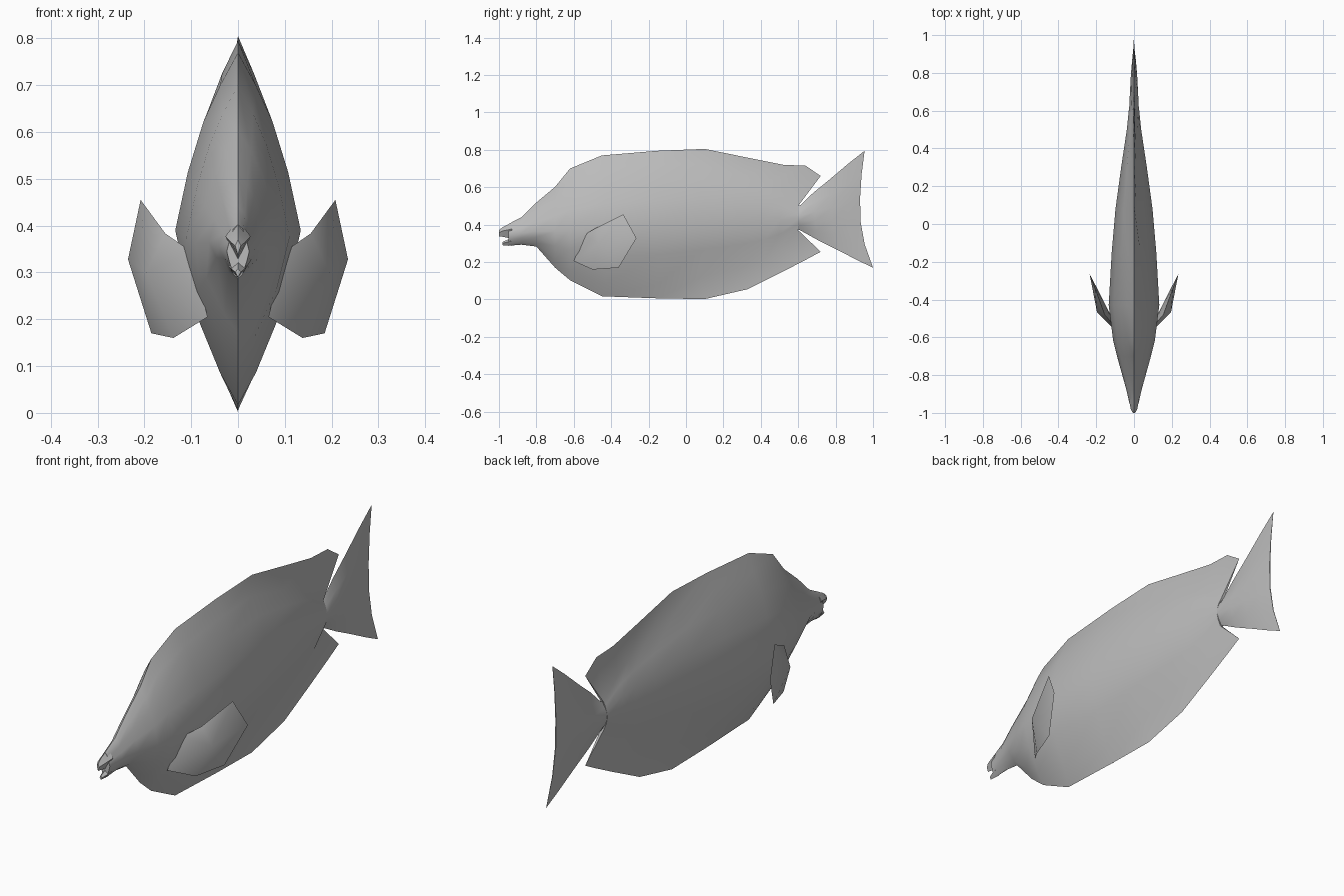
import bpy, bmesh, math

grey = bpy.data.materials.new("soft grey")
grey.diffuse_color = (0.5, 0.5, 0.5, 1)


def finish(bm, name, angle):
    bmesh.ops.remove_doubles(bm, verts=bm.verts, dist=0.0005)
    bmesh.ops.recalc_face_normals(bm, faces=bm.faces)
    mesh = bpy.data.meshes.new(name)
    bm.to_mesh(mesh)
    bm.free()
    mesh.materials.append(grey)
    ob = bpy.data.objects.new(name, mesh)
    bpy.context.collection.objects.link(ob)
    bpy.ops.object.select_all(action='DESELECT')
    ob.select_set(True)
    bpy.context.view_layer.objects.active = ob
    bpy.ops.object.shade_smooth_by_angle(angle=math.radians(angle))
    return ob


def loft(name, halves, angle=50):
    """Skin half rings (right side, bottom to top) mirrored across x = 0."""
    bm = bmesh.new()
    n = len(halves[0])
    last = 2 * (n - 1)
    rings = []
    for half in halves:
        pts = half + [(-x, y, z) for x, y, z in half[-2:0:-1]]
        rings.append([bm.verts.new(p) for p in pts])
    for a, b in zip(rings, rings[1:]):
        for i in range(last):
            j = (i + 1) % last
            bm.faces.new((a[i], a[j], b[j], b[i]))
    for r in (rings[0], rings[-1]):     # end caps in strips
        for i in range(n - 1):
            strip = [r[i], r[i + 1], r[(last - i - 1) % last], r[(last - i) % last]]
            bm.faces.new(list(dict.fromkeys(strip)))
    return finish(bm, name, angle)


def body_half(y, fy, keel, low, mid, w, edge, high, crest):
    """Half section; keel and crest may sit further back, as fin edges."""
    return [(0, fy, keel), (edge, y, low),
            (0.75 * w, y, mid + 0.5 * (low - mid)), (w, y, mid),
            (0.80 * w, y, mid + 0.4 * (high - mid)),
            (0.55 * w, y, mid + 0.75 * (high - mid)),
            (edge, y, high), (0, fy, crest)]


# Body with its dorsal and anal fins: y, fin y, keel, low, mid, w, edge, high, crest
stations = [
    (-0.95, -0.95, 0.287, 0.297, 0.345, 0.024, 0.010, 0.393, 0.403),
    (-0.88, -0.88, 0.293, 0.305, 0.355, 0.040, 0.015, 0.425, 0.440),
    (-0.80, -0.80, 0.283, 0.300, 0.365, 0.062, 0.020, 0.490, 0.518),
    (-0.70, -0.70, 0.170, 0.210, 0.365, 0.090, 0.028, 0.560, 0.602),
    (-0.62, -0.62, 0.103, 0.155, 0.375, 0.110, 0.032, 0.640, 0.700),
    (-0.43, -0.45, 0.017, 0.085, 0.390, 0.134, 0.038, 0.700, 0.770),
    (-0.15, -0.15, 0.006, 0.080, 0.400, 0.118, 0.034, 0.725, 0.795),
    (0.08, 0.10, 0.002, 0.120, 0.410, 0.098, 0.014, 0.720, 0.805),
    (0.30, 0.33, 0.055, 0.170, 0.420, 0.068, 0.010, 0.660, 0.758),
    (0.42, 0.52, 0.150, 0.215, 0.425, 0.050, 0.009, 0.620, 0.720),
    (0.50, 0.64, 0.212, 0.270, 0.430, 0.038, 0.008, 0.580, 0.715),
    (0.60, 0.72, 0.255, 0.370, 0.435, 0.028, 0.007, 0.500, 0.660),
]
loft("body", [body_half(*s) for s in stations])


# Lips with an open mouth notch between them
def lip_half(y, z0, z1, w):
    return [(0, y, z0), (w, y, z0 + 0.6 * (z1 - z0)), (0, y, z1)]


loft("upper_lip", [lip_half(-0.93, 0.325, 0.412, 0.027),
                   lip_half(-0.98, 0.335, 0.387, 0.017),
                   lip_half(-1.00, 0.338, 0.370, 0.006)])
loft("lower_lip", [lip_half(-0.93, 0.287, 0.330, 0.020),
                   lip_half(-0.98, 0.290, 0.308, 0.006)])

# Tail fin: y at bottom, middle, top; z at bottom, top; half thickness
tail = [(0.54, 0.54, 0.54, 0.39, 0.49, 0.026),
        (0.61, 0.61, 0.61, 0.370, 0.503, 0.027),
        (0.70, 0.69, 0.68, 0.320, 0.570, 0.023),
        (0.80, 0.78, 0.76, 0.270, 0.635, 0.018),
        (0.92, 0.87, 0.87, 0.208, 0.728, 0.010),
        (1.00, 0.93, 0.955, 0.170, 0.795, 0.002)]


def tail_half(yb, ym, yt, zb, zt, w):
    pts = []
    for t in (0, 0.2, 0.4, 0.6, 0.8, 1):
        tip = yb if t < 0.5 else yt
        y = ym + (tip - ym) * abs(2 * t - 1) ** 2
        pts.append((w * math.sin(math.pi * t), y, zb + (zt - zb) * t))
    return pts


loft("tail_fin", [tail_half(*s) for s in tail])

# Pectoral fins: outline plus a raised point on the outer face
outline = [(0.100, -0.545, 0.345), (0.155, -0.480, 0.383), (0.208, -0.335, 0.455),
           (0.235, -0.265, 0.328), (0.185, -0.360, 0.170), (0.138, -0.500, 0.160),
           (0.065, -0.600, 0.205)]
bulge = (0.196, -0.466, 0.300)
inner = (0.155, -0.420, 0.300)
for side, name in ((1, "right_pectoral_fin"), (-1, "left_pectoral_fin")):
    bm = bmesh.new()
    rim = [bm.verts.new((side * x, y, z)) for x, y, z in outline]
    for x, y, z in (bulge, inner):
        c = bm.verts.new((side * x, y, z))
        for i in range(len(rim)):
            bm.faces.new((rim[i], rim[(i + 1) % len(rim)], c))
    finish(bm, name, 60)
